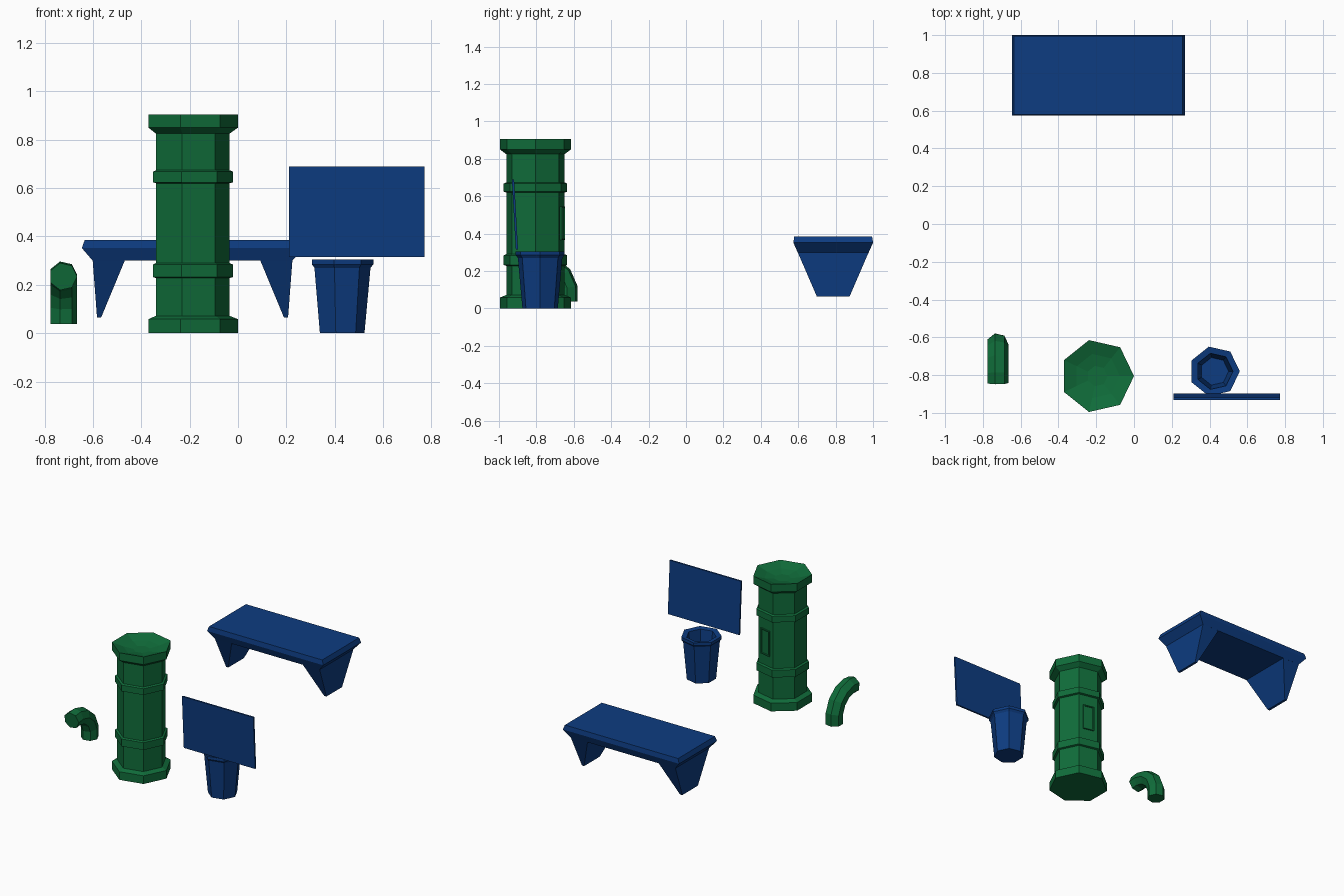
import bpy, bmesh
from math import sin, cos, pi
from mathutils import Vector, Matrix

if "Cube" in bpy.data.objects:
    bpy.data.objects.remove(bpy.data.objects["Cube"])


def material(name, rgb):
    m = bpy.data.materials.new(name)
    m.diffuse_color = (*rgb, 1)
    m.use_nodes = True
    m.node_tree.nodes["Principled BSDF"].inputs["Base Color"].default_value = m.diffuse_color
    return m


GREEN = material("green", (0.005, 0.15, 0.042))
BLUE = material("blue", (0.004, 0.045, 0.22))


def loft(name, rings, mat):
    """Skin equal-length point rings and cap both ends."""
    bm = bmesh.new()
    loops = [[bm.verts.new(p) for p in ring] for ring in rings]
    for a, b in zip(loops, loops[1:]):
        for i in range(len(a)):
            j = (i + 1) % len(a)
            bm.faces.new((a[i], a[j], b[j], b[i]))
    bm.faces.new(loops[0])
    bm.faces.new(loops[-1])
    bmesh.ops.recalc_face_normals(bm, faces=bm.faces)
    me = bpy.data.meshes.new(name)
    bm.to_mesh(me)
    bm.free()
    me.materials.append(mat)
    ob = bpy.data.objects.new(name, me)
    bpy.context.collection.objects.link(ob)
    return ob


def heptagon(r):
    return [(r * cos(2 * pi * i / 7), r * sin(2 * pi * i / 7)) for i in range(7)]


def turned(name, x, y, profile, mat):
    return loft(name, [[(x + u, y + v, z) for u, v in heptagon(r)]
                       for r, z in profile], mat)


def rect(x0, x1, y0, y1, z):
    return [(x0, y0, z), (x1, y0, z), (x1, y1, z), (x0, y1, z)]


# Column with base, two bands, flared cap and dished top
CX, CY = -0.195, -0.805
turned("column", CX, CY, [
    (0.195, 0), (0.195, 0.058), (0.16, 0.072),
    (0.16, 0.228), (0.174, 0.232), (0.174, 0.284), (0.16, 0.29),
    (0.16, 0.62), (0.174, 0.624), (0.174, 0.668), (0.16, 0.674),
    (0.16, 0.825), (0.195, 0.85), (0.195, 0.905),
    (0.12, 0.88), (0.055, 0.868)], GREEN)

# Small framed panel on the rear facet of the column
panel_rings = []
for w, h, d in [(0.04, 0.09, 0.135), (0.04, 0.09, 0.154),
                (0.033, 0.083, 0.154), (0.031, 0.081, 0.148)]:
    panel_rings.append([(d, -w, -h), (d, w, -h), (d, w, h), (d, -w, h)])
panel = loft("column_panel", panel_rings, GREEN)
panel.data.transform(Matrix.Translation((CX, CY, 0.455)) @ Matrix.Rotation(3 * pi / 7, 4, 'Z'))

# Bent pipe, heptagon section swept along a path in the y-z plane
path = [Vector(p) for p in [(-0.636, 0.037), (-0.636, 0.11), (-0.664, 0.175),
                            (-0.72, 0.222), (-0.79, 0.24), (-0.842, 0.234)]]
pipe_rings = []
for i, p in enumerate(path):
    t = Vector((0, 0))
    if i > 0:
        t += (p - path[i - 1]).normalized()
    if i < len(path) - 1:
        t += (path[i + 1] - p).normalized()
    t.normalize()
    n = Vector((t.y, -t.x))
    pipe_rings.append([(-0.723 + u, p.x + n.x * v, p.y + n.y * v)
                       for u, v in heptagon(0.058)])
loft("bent_pipe", pipe_rings, GREEN)

# Hollow tapered bin with a rim
turned("bin", 0.426, -0.78, [
    (0.097, 0), (0.122, 0.27), (0.134, 0.285), (0.134, 0.305),
    (0.098, 0.3), (0.075, 0.03)], BLUE)

# Thin board leaning slightly forward
loft("board", [rect(0.21, 0.772, -0.91, -0.898, 0.315),
               rect(0.21, 0.772, -0.931, -0.919, 0.69)], BLUE)

# Bench top with chamfered edges
BX, BY = -0.188, 0.787
loft("bench_top", [rect(BX - a, BX + a, BY - b, BY + b, z) for a, b, z in
                   [(0.446, 0.208, 0.385), (0.458, 0.213, 0.352), (0.413, 0.19, 0.3)]], BLUE)

# Two mirrored wedge legs
for side, s in (("left", -1), ("right", 1)):
    loft(side + "_bench_leg", [
        rect(BX + s * 0.28, BX + s * 0.413, BY - 0.19, BY + 0.19, 0.301),
        rect(BX + s * 0.378, BX + s * 0.395, BY - 0.088, BY + 0.088, 0.065)], BLUE)
